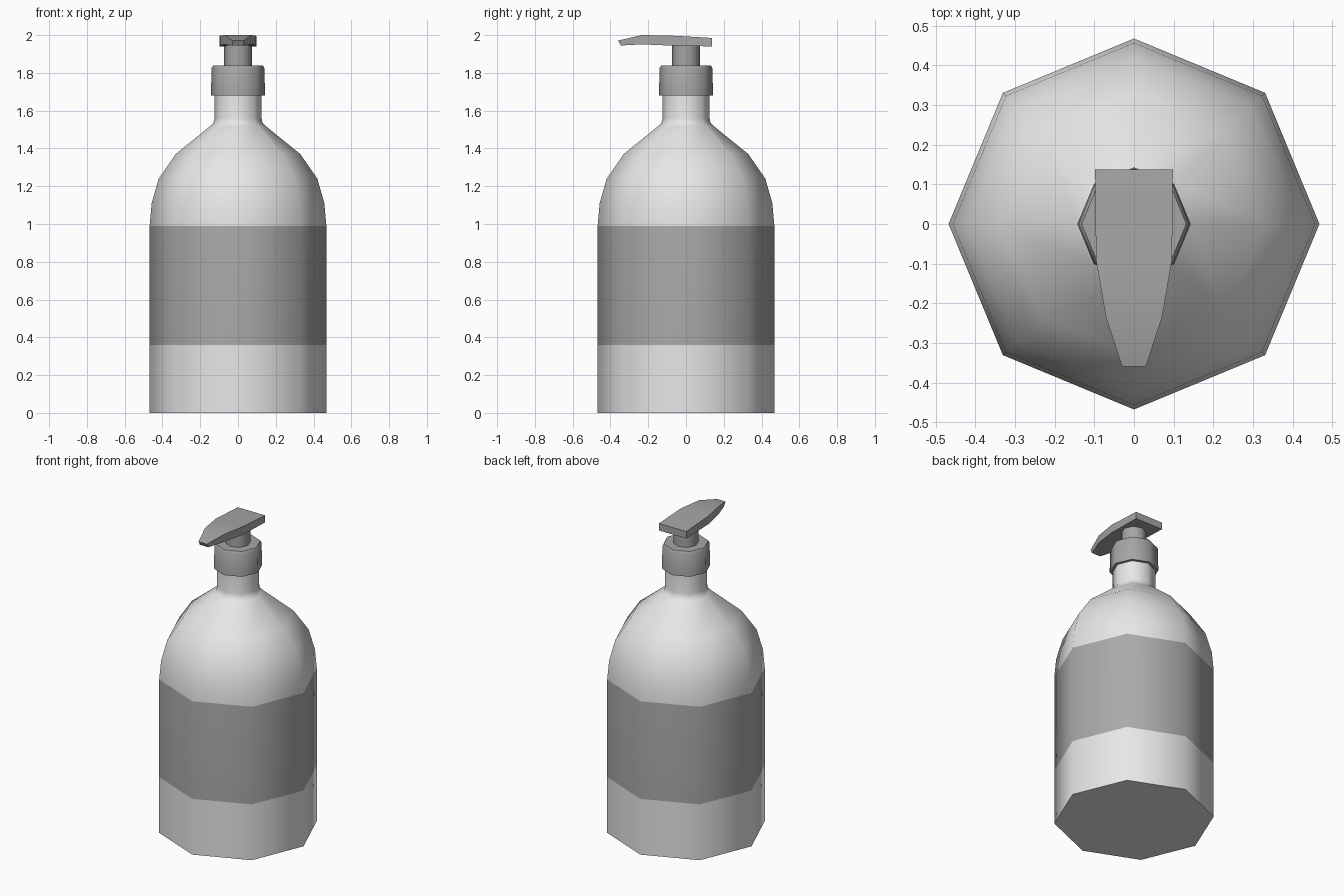
import bpy, bmesh, math

cube = bpy.data.objects.get("Cube")
if cube:
    bpy.data.objects.remove(cube, do_unlink=True)


def material(name, value):
    m = bpy.data.materials.new(name)
    m.use_nodes = True
    colour = (value, value, value, 1)
    m.diffuse_color = colour
    m.node_tree.nodes["Principled BSDF"].inputs["Base Color"].default_value = colour
    return m


bottle_white = material("bottle_white", 0.8)
label_grey = material("label_grey", 0.4)
pump_grey = material("pump_grey", 0.38)


def loft(name, rings, mats, angle):
    """Skin a list of closed rings, cap both ends and shade by angle."""
    bm = bmesh.new()
    loops = [[bm.verts.new(p) for p in ring] for ring in rings]
    n = len(loops[0])
    for a, b in zip(loops, loops[1:]):
        for i in range(n):
            j = (i + 1) % n
            bm.faces.new((a[i], a[j], b[j], b[i]))
    bm.faces.new(loops[0][::-1])
    bm.faces.new(loops[-1])
    bmesh.ops.recalc_face_normals(bm, faces=bm.faces)
    mesh = bpy.data.meshes.new(name)
    bm.to_mesh(mesh)
    bm.free()
    for m in mats:
        mesh.materials.append(m)
    obj = bpy.data.objects.new(name, mesh)
    bpy.context.collection.objects.link(obj)
    bpy.ops.object.select_all(action="DESELECT")
    obj.select_set(True)
    bpy.context.view_layer.objects.active = obj
    bpy.ops.object.shade_smooth_by_angle(angle=math.radians(angle))
    return obj


def lathe(name, profile, mats, sides=8):
    """Turn a (radius, height) profile into an eight-sided part."""
    turns = [math.tau * i / sides for i in range(sides)]
    rings = [[(r * math.cos(t), r * math.sin(t), z) for t in turns]
             for r, z in profile]
    return loft(name, rings, mats, 60)


# Bottle with shoulder and neck; the label is the middle band
LABEL_LOW, LABEL_HIGH = 0.36, 0.99
bottle = lathe("bottle", [
    (0.468, 0), (0.468, LABEL_LOW), (0.468, LABEL_HIGH), (0.457, 1.11),
    (0.42, 1.24), (0.33, 1.37), (0.145, 1.52), (0.13, 1.535),
    (0.125, 1.56), (0.125, 1.72)], [bottle_white, label_grey])
for face in bottle.data.polygons:
    if LABEL_LOW < face.center.z < LABEL_HIGH:
        face.material_index = 1

# Pump collar and stem
lathe("collar", [(0.143, 1.68), (0.14, 1.825), (0.132, 1.838)], [pump_grey])
lathe("pump_stem", [(0.073, 1.82), (0.073, 1.95)], [pump_grey])

# Nozzle: sections of (half width, top y, top z, bottom y, bottom z)
sections = [
    (0.098, 0.137, 1.985, 0.137, 1.94),
    (0.096, -0.09, 1.998, -0.09, 1.945),
    (0.071, -0.235, 2.0, -0.235, 1.951),
    (0.03, -0.36, 1.971, -0.345, 1.945)]
loft("nozzle", [[(-w, ty, tz), (w, ty, tz), (w, by, bz), (-w, by, bz)]
                for w, ty, tz, by, bz in sections], [pump_grey], 30)
